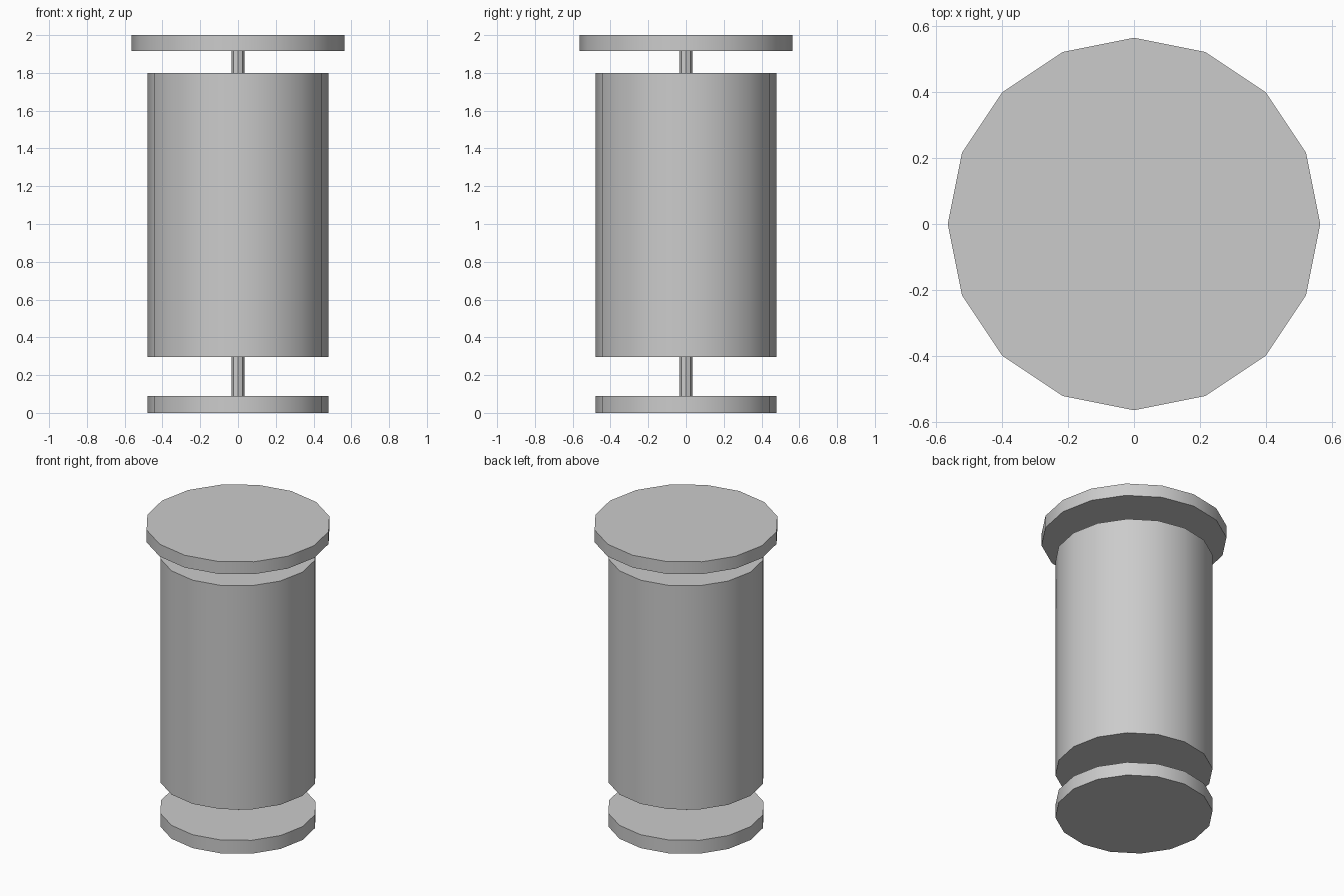
import bpy
import math

if "Cube" in bpy.data.objects:
    bpy.data.objects.remove(bpy.data.objects["Cube"])


def cylinder(name, radius, z0, z1, sides):
    """Upright capped cylinder spanning z0 to z1."""
    bpy.ops.mesh.primitive_cylinder_add(
        vertices=sides, radius=radius, depth=z1 - z0,
        location=(0, 0, (z0 + z1) / 2))
    obj = bpy.context.object
    obj.name = name
    bpy.ops.object.shade_smooth_by_angle(angle=math.radians(30))
    return obj


# Round foot, main drum and wider lid
cylinder("base_disc", 0.48, 0.0, 0.09, 16)
cylinder("drum_body", 0.48, 0.297, 1.80, 16)
cylinder("top_disc", 0.565, 1.917, 2.0, 16)

# Thin spindle running through the drum and joining both discs
cylinder("spindle", 0.034, 0.05, 1.95, 8)
